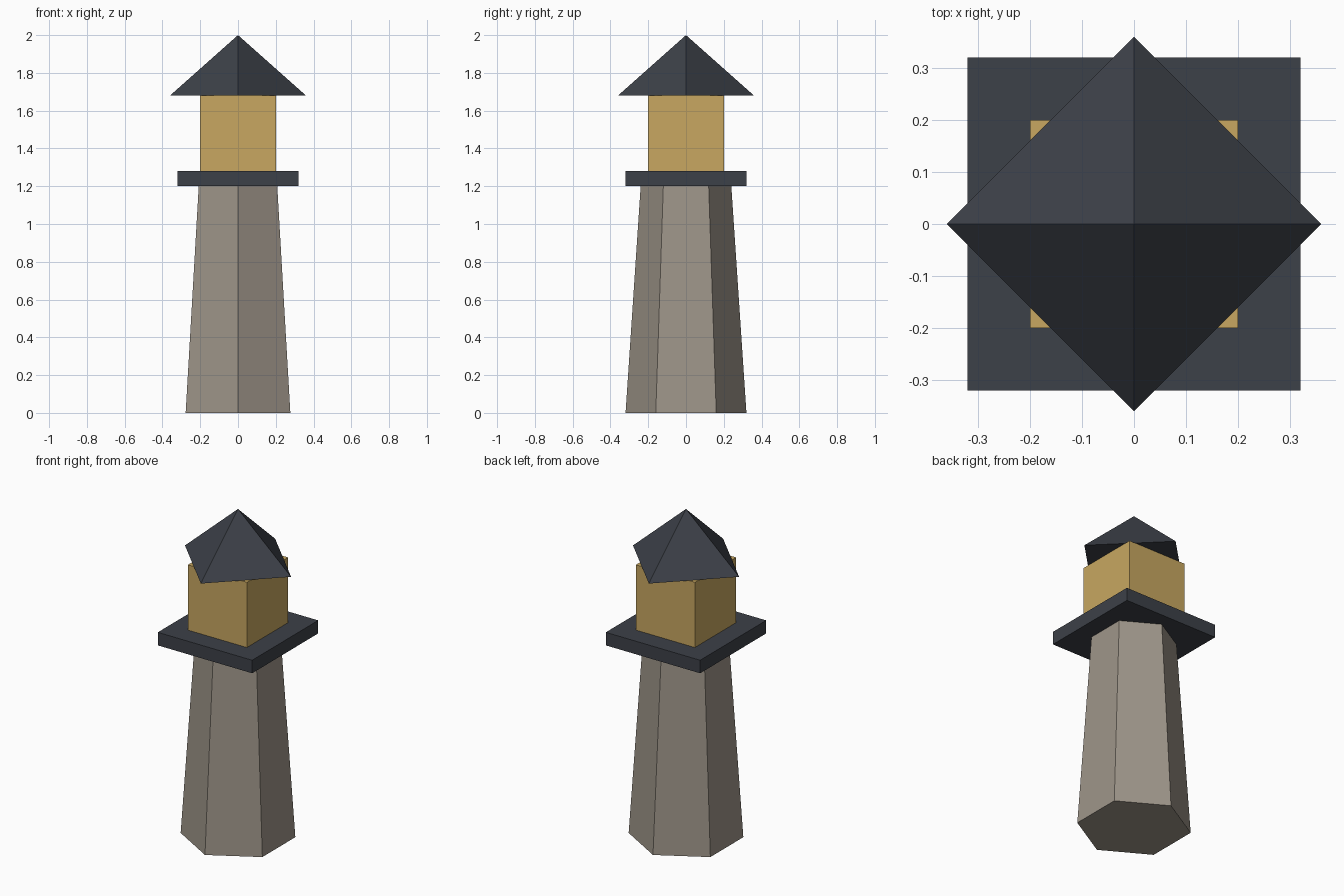
import bpy
import bmesh
from math import sin, cos, tau

cube = bpy.data.objects.get("Cube")
if cube:
    bpy.data.objects.remove(cube, do_unlink=True)


def material(name, rgb):
    mat = bpy.data.materials.new(name)
    mat.use_nodes = True
    colour = (*rgb, 1)
    mat.diffuse_color = colour
    mat.node_tree.nodes["Principled BSDF"].inputs["Base Color"].default_value = colour
    return mat


def frustum(name, mat, sides, r_bottom, r_top, z_bottom, z_top, turn=0.0):
    """Flat-sided tapered prism, first corner towards +y; a zero top radius makes a point."""
    bm = bmesh.new()

    def ring(r, z):
        angles = [(i + turn) * tau / sides for i in range(sides)]
        return [bm.verts.new((r * sin(a), r * cos(a), z)) for a in angles]

    low = ring(r_bottom, z_bottom)
    bm.faces.new(low)
    if r_top > 0:
        high = ring(r_top, z_top)
        bm.faces.new(high)
    else:
        high = [bm.verts.new((0, 0, z_top))] * sides
    for i in range(sides):
        j = (i + 1) % sides
        corners = [low[i], low[j], high[j], high[i]]
        bm.faces.new(list(dict.fromkeys(corners)))
    bmesh.ops.recalc_face_normals(bm, faces=bm.faces)
    mesh = bpy.data.meshes.new(name)
    bm.to_mesh(mesh)
    bm.free()
    mesh.materials.append(mat)
    obj = bpy.data.objects.new(name, mesh)
    bpy.context.collection.objects.link(obj)
    return obj


def square_block(name, mat, half, z_bottom, z_top):
    r = half * 2 ** 0.5
    return frustum(name, mat, 4, r, r, z_bottom, z_top, turn=0.5)


stone = material("warm grey stone", (0.34, 0.30, 0.25))
slate = material("dark slate", (0.046, 0.052, 0.065))
amber = material("amber glass", (0.58, 0.39, 0.12))

# Tapered six-sided tower
frustum("tower", stone, 6, 0.32, 0.24, 0, 1.2)
# Square gallery and lantern room
square_block("gallery", slate, 0.32, 1.2, 1.28)
square_block("lantern_room", amber, 0.2, 1.28, 1.68)
# Pyramid roof turned corner-on to the lantern room
frustum("roof", slate, 4, 0.36, 0, 1.68, 2)
